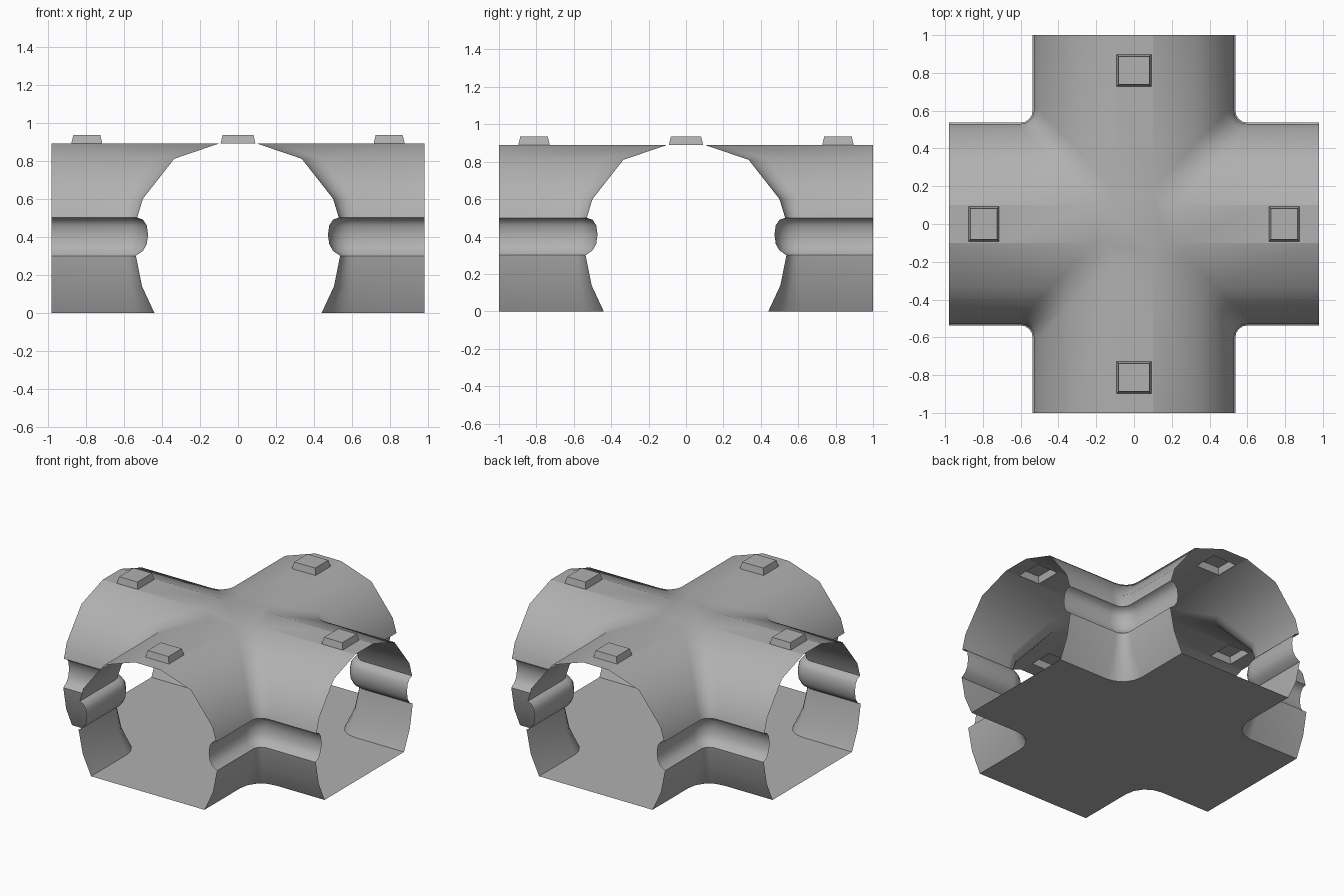
import bpy, bmesh
from math import sin, cos, pi

if "Cube" in bpy.data.objects:
    bpy.data.objects.remove(bpy.data.objects["Cube"])

END_X, END_Y, C, SEG = 0.98, 1.0, 0.6, 4   # arm ends, fillet centre, fillet segments
TOP, R_ROOF = 0.89, 0.10                   # crown height, largest fillet on the roof
# Wall section: distance from the tunnel axis, height
PROFILE = [(0.44, 0), (0.505, 0.14), (0.537, 0.30), (0.50, 0.325), (0.48, 0.36),
           (0.473, 0.41), (0.48, 0.46), (0.50, 0.49), (0.53, 0.50), (0.50, 0.60),
           (0.335, 0.81), (0.10, TOP)]


def arc(d):
    """Rounded corner of one quadrant; concentric on the walls, tight on the roof."""
    r = C - d if d > 0.4 else R_ROOF
    c = d + r
    return [(c - r * cos(t), c - r * sin(t)) for t in (i * pi / 2 / SEG for i in range(SEG + 1))]


def cross_outline(d, ends):
    """Closed plan outline, counter-clockwise, through the four quadrants."""
    pts = []
    for sx, sy, flip in ((1, 1, True), (-1, 1, False), (-1, -1, True), (1, -1, False)):
        q = arc(d)
        if ends:
            q = [(d, END_Y)] + q + [(END_X, d)]
        if flip:
            q = q[::-1]
        pts += [(sx * x, sy * y) for x, y in q]
    return pts


def finish(bm, name):
    me = bpy.data.meshes.new(name)
    bm.to_mesh(me)
    bm.free()
    me.materials.append(grey)
    ob = bpy.data.objects.new(name, me)
    bpy.context.collection.objects.link(ob)
    return ob


def face(bm, pts):
    return bm.faces.new([bm.verts.new(p) for p in pts])


grey = bpy.data.materials.new("mid_grey")
grey.diffuse_color = (0.44, 0.44, 0.44, 1)
grey.use_nodes = True
grey.node_tree.nodes["Principled BSDF"].inputs["Base Color"].default_value = grey.diffuse_color

# Floor
bm = bmesh.new()
face(bm, [(x, y, 0) for x, y in cross_outline(PROFILE[0][0], True)])
finish(bm, "floor")

# Walls and vault: the section swept round each of the four corners
bm = bmesh.new()
for sx in (1, -1):
    for sy in (1, -1):
        rows = [[bm.verts.new((sx * x, sy * y, z))
                 for x, y in [(d, END_Y)] + arc(d) + [(END_X, d)]] for d, z in PROFILE]
        for a, b in zip(rows, rows[1:]):
            for i in range(len(a) - 1):
                bm.faces.new((a[i], a[i + 1], b[i + 1], b[i]))

# Flat crown in the middle of the crossing
w = PROFILE[-1][0]
crown = face(bm, [(x, y, TOP) for x, y in cross_outline(w, False)])

# Flat crown along each arm, with a panel for the roof box
panels = []
for cuts, along_x in (((w + R_ROOF, 0.705, 0.885, END_X), True),
                      ((w + R_ROOF, 0.72, 0.905, END_Y), False)):
    for s in (1, -1):
        for k in range(3):
            p = [(cuts[k], -w), (cuts[k + 1], -w), (cuts[k + 1], w), (cuts[k], w)]
            p = [(s * u, s * v, TOP) if along_x else (-s * v, s * u, TOP) for u, v in p]
            f = face(bm, p)
            if k == 1:
                panels.append(f)

bmesh.ops.remove_doubles(bm, verts=bm.verts[:], dist=0.0005)
bmesh.ops.recalc_face_normals(bm, faces=bm.faces[:])
if crown.normal.z < 0:
    bmesh.ops.reverse_faces(bm, faces=bm.faces[:])
bm.normal_update()

# Raised tapered roof boxes, open underneath
bmesh.ops.inset_individual(bm, faces=panels, thickness=0.012)
bmesh.ops.inset_individual(bm, faces=panels, thickness=0.015, depth=0.045)

shell = finish(bm, "tunnel_shell")
bpy.context.view_layer.objects.active = shell
shell.select_set(True)
bpy.ops.object.shade_smooth_by_angle(angle=0.72)
